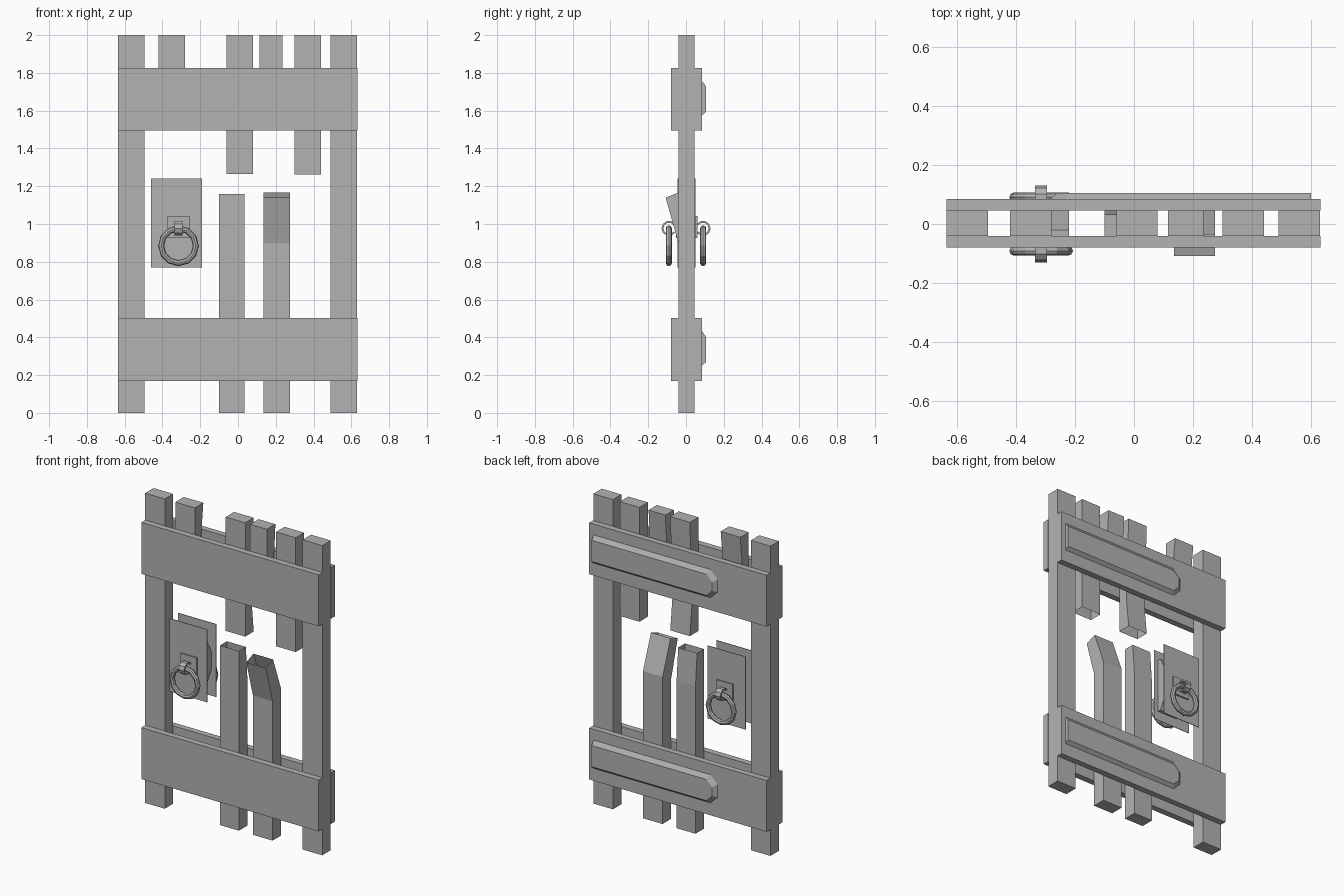
import bpy, bmesh, math
from mathutils import Matrix

cube = bpy.data.objects.get("Cube")
if cube:
    bpy.data.objects.remove(cube)

grey = bpy.data.materials.new("plain grey")
grey.use_nodes = True
grey.diffuse_color = (0.45, 0.45, 0.45, 1)
grey.node_tree.nodes["Principled BSDF"].inputs["Base Color"].default_value = (0.45, 0.45, 0.45, 1)

FRONT, BACK = -0.04, 0.046


def finish(name, bm):
    bmesh.ops.recalc_face_normals(bm, faces=bm.faces)
    mesh = bpy.data.meshes.new(name)
    bm.to_mesh(mesh)
    bm.free()
    mesh.materials.append(grey)
    obj = bpy.data.objects.new(name, mesh)
    bpy.context.collection.objects.link(obj)
    return obj


def loft(name, loops, cap_start=True, cap_end=True):
    """Skin between equal-length vertex loops, with optional end caps."""
    bm = bmesh.new()
    rows = [[bm.verts.new(p) for p in loop] for loop in loops]
    n = len(rows[0])
    for a, b in zip(rows, rows[1:]):
        for i in range(n):
            j = (i + 1) % n
            bm.faces.new((a[i], a[j], b[j], b[i]))
    if cap_start:
        bm.faces.new(rows[0][::-1])
    if cap_end:
        bm.faces.new(rows[-1])
    return finish(name, bm)


def plank(name, x0, x1, levels, cap_start=True, cap_end=True):
    """Upright board; each level is (front y, front z, back y, back z)."""
    loops = [[(x0, fy, fz), (x1, fy, fz), (x1, by, bz), (x0, by, bz)]
             for fy, fz, by, bz in levels]
    return loft(name, loops, cap_start, cap_end)


def box(name, x0, x1, y0, y1, z0, z1):
    return plank(name, x0, x1, [(y0, z0, y1, z0), (y0, z1, y1, z1)])


# Full-height side posts
box("right_post", -0.635, -0.495, FRONT, BACK, 0, 2)
box("left_post", 0.49, 0.63, FRONT, BACK, 0, 2)

# Broken upper boards, open at the snapped end
for name, x0, x1, end, waist in (
        ("upper_board_a", -0.42, -0.28, 1.56, 0.02),
        ("upper_board_b", -0.06, 0.08, 1.265, 0.025),
        ("upper_board_c", 0.115, 0.235, 1.56, 0.03),
        ("upper_board_d", 0.30, 0.44, 1.262, BACK)):
    middle = end + 0.2
    plank(name, x0, x1, [(FRONT, end, BACK, end), (FRONT, middle, waist, middle),
                         (FRONT, 2, BACK, 2)], cap_start=False)

# Broken lower boards, one bent towards the front
plank("lower_board", -0.10, 0.035,
      [(FRONT, 0, BACK, 0), (FRONT, 0.95, BACK, 0.95), (FRONT, 1.16, 0.03, 1.16)],
      cap_end=False)
plank("bent_lower_board", 0.135, 0.275,
      [(FRONT, 0, BACK, 0), (FRONT, 0.90, BACK, 0.95), (-0.108, 1.14, -0.035, 1.168)],
      cap_end=False)

# Cross rails and back hinge straps
for place, z in (("lower", 0.17), ("upper", 1.495)):
    box(place + "_front_rail", -0.635, 0.632, -0.08, FRONT, z, z + 0.332)
    box(place + "_back_rail", -0.635, 0.632, BACK, 0.085, z, z + 0.332)

    def strap_loop(y, tip, low, high, cut):
        return [(0.6, y, low), (0.6, y, high), (tip + cut, y, high),
                (tip, y, high - cut), (tip, y, low + cut), (tip + cut, y, low)]

    loft(place + "_hinge_strap", [
        strap_loop(0.085, -0.285, z + 0.08, z + 0.262, 0.05),
        strap_loop(0.105, -0.26, z + 0.098, z + 0.235, 0.04)])

# Board fragment held between the handle plates
plank("lock_fragment", -0.36, -0.22,
      [(FRONT, 0.83, -0.02, 0.83), (FRONT, 0.95, BACK, 0.95),
       (FRONT, 1.05, BACK, 1.05), (FRONT, 1.18, -0.02, 1.18)])


def torus(name, centre, major, minor, steps, sides):
    bm = bmesh.new()
    rows = []
    for i in range(steps):
        a = math.tau * i / steps
        row = []
        for k in range(sides):
            b = math.tau * k / sides
            r = major + minor * math.cos(b)
            row.append(bm.verts.new((r * math.sin(a), minor * math.sin(b), r * math.cos(a))))
        rows.append(row)
    for i in range(steps):
        for k in range(sides):
            a, b = rows[i], rows[(i + 1) % steps]
            m = (k + 1) % sides
            bm.faces.new((a[k], a[m], b[m], b[k]))
    bmesh.ops.transform(bm, matrix=Matrix.Translation(centre), verts=bm.verts)
    return finish(name, bm)


# Ring handle on both sides: plate, mount, staple, ring
HX = -0.315
for side, s, face in (("front", -1, FRONT), ("back", 1, BACK)):
    ys = sorted((face, face + s * 0.004))
    box(side + "_lock_plate", -0.46, -0.19, ys[0], ys[1], 0.77, 1.24)
    ys = sorted((face, face + s * 0.014))
    box(side + "_handle_mount", HX - 0.058, HX + 0.058, ys[0], ys[1], 0.925, 1.042)
    loops = []
    for i in range(9):
        a = math.radians(-145 + 290 * i / 8)
        c, d = math.cos(a), math.sin(a)
        loops.append([(HX + w, s * (0.09 + r * c), 0.977 + r * d)
                      for w, r in ((-0.02, 0.04), (0.02, 0.04), (0.02, 0.03), (-0.02, 0.03))])
    loft(side + "_handle_staple", loops)
    torus(side + "_handle_ring", (HX, s * 0.091, 0.885), 0.092, 0.016, 12, 8)
